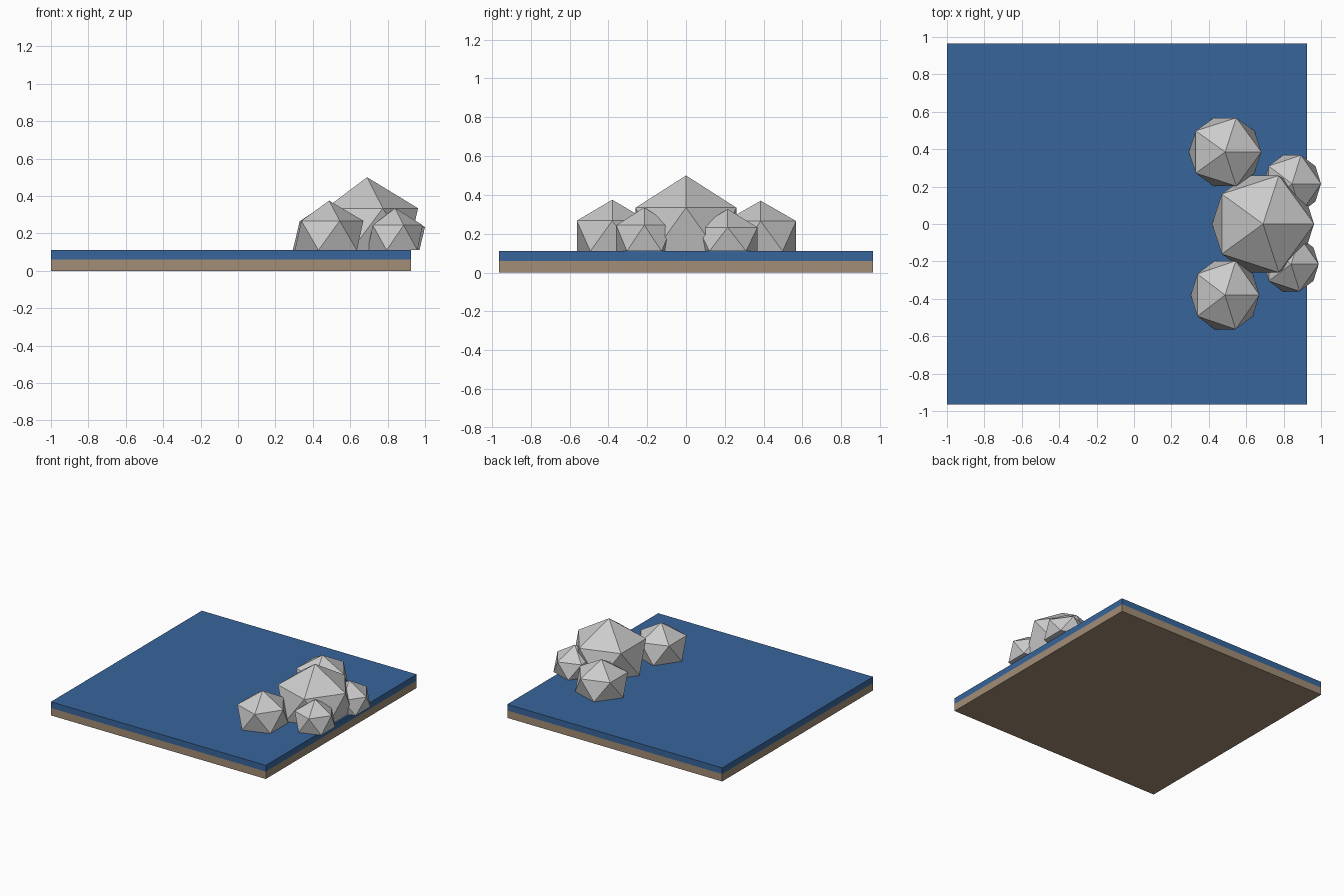
import bpy

if "Cube" in bpy.data.objects:
    bpy.data.objects.remove(bpy.data.objects["Cube"])

TOP = 0.11  # height of the water surface


def material(name, color):
    m = bpy.data.materials.new(name)
    m.diffuse_color = (*color, 1)
    m.use_nodes = True
    m.node_tree.nodes["Principled BSDF"].inputs["Base Color"].default_value = m.diffuse_color
    return m


def slab(name, z0, z1, mat):
    bpy.ops.mesh.primitive_cube_add(size=1, location=(-0.0375, 0, (z0 + z1) / 2))
    ob = bpy.context.object
    ob.name = name
    ob.scale = (1.925, 1.93, z1 - z0)
    ob.data.materials.append(mat)


def rock(name, x, y, apex, radii):
    """Faceted boulder whose lower half is flattened onto the water surface."""
    bpy.ops.mesh.primitive_ico_sphere_add(subdivisions=1, radius=1, location=(x, y, 0))
    ob = bpy.context.object
    ob.name = name
    rx, ry, rz = radii
    for v in ob.data.vertices:
        v.co.x *= rx
        v.co.y *= ry
        v.co.z = max(TOP, apex - rz + v.co.z * rz)


# Square tile: earth layer with water on top
slab("earth_base", 0, 0.06, material("earth", (0.36, 0.27, 0.18)))
slab("water_layer", 0.06, TOP, material("water", (0.04, 0.13, 0.33)))

# Cluster of boulders along one edge
rock("main_rock", 0.69, 0, 0.50, (0.305, 0.305, 0.30))
rock("front_rock", 0.487, -0.38, 0.375, (0.205, 0.215, 0.195))
rock("back_rock", 0.487, 0.385, 0.37, (0.217, 0.215, 0.19))
rock("small_front_rock", 0.84, -0.215, 0.335, (0.165, 0.17, 0.165))
rock("small_back_rock", 0.845, 0.215, 0.327, (0.173, 0.18, 0.17))
